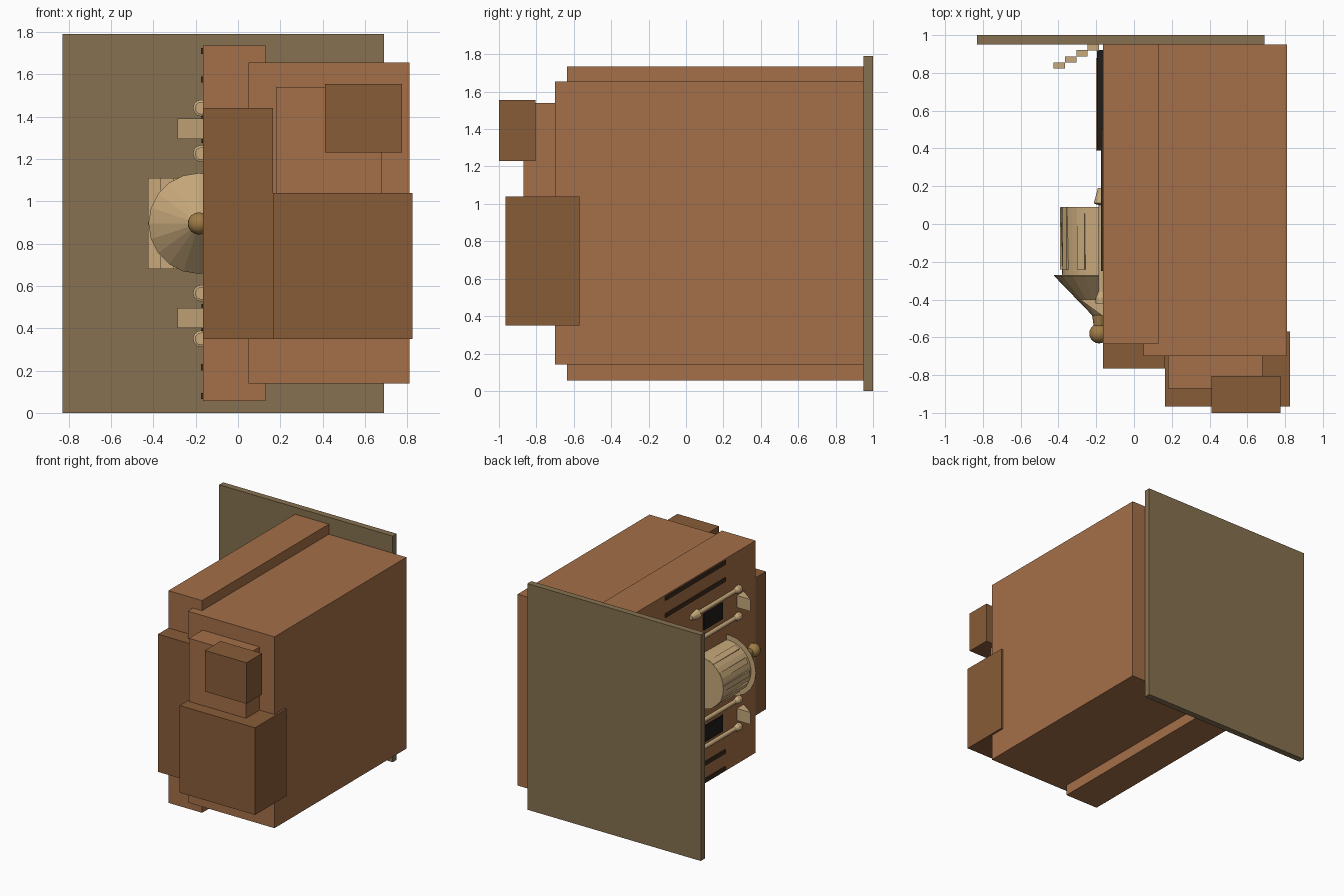
import bpy, bmesh, math
from mathutils import Matrix, Vector

if "Cube" in bpy.data.objects:
    bpy.data.objects.remove(bpy.data.objects["Cube"])


def mat(name, rgb):
    m = bpy.data.materials.new(name)
    m.diffuse_color = (*rgb, 1)
    m.use_nodes = True
    m.node_tree.nodes["Principled BSDF"].inputs["Base Color"].default_value = m.diffuse_color
    return m


BODY = mat("light_brown", (0.37, 0.16, 0.065))
PANEL = mat("dark_brown", (0.25, 0.107, 0.04))
PLATE = mat("olive_brown", (0.24, 0.165, 0.08))
BEIGE = mat("beige", (0.58, 0.40, 0.20))
GOLD = mat("gold", (0.35, 0.20, 0.06))
BLACK = mat("black", (0.015, 0.012, 0.01))
DARK = mat("slot_dark", (0.05, 0.025, 0.012))

WALL = -0.165   # left wall of the housing
AXIS = 0.895    # height of the drum axis
CX = -0.185     # x of the drum axis


def finish(name, bm, m):
    bmesh.ops.recalc_face_normals(bm, faces=bm.faces)
    me = bpy.data.meshes.new(name)
    bm.to_mesh(me)
    bm.free()
    me.materials.append(m)
    ob = bpy.data.objects.new(name, me)
    bpy.context.collection.objects.link(ob)
    return ob


def box(name, x, y, z, m):
    bm = bmesh.new()
    c = Vector(((x[0] + x[1]) / 2, (y[0] + y[1]) / 2, (z[0] + z[1]) / 2))
    s = Matrix.Diagonal((x[1] - x[0], y[1] - y[0], z[1] - z[0], 1))
    bmesh.ops.create_cube(bm, size=1, matrix=Matrix.Translation(c) @ s)
    return finish(name, bm, m)


def lathe(name, profile, cx, cz, m, sides=20):
    """Closed solid of revolution along y from (y, radius) pairs."""
    bm = bmesh.new()
    rings = []
    for y, r in profile:
        rings.append([bm.verts.new((cx + r * math.cos(a), y, cz + r * math.sin(a)))
                      for a in (2 * math.pi * i / sides for i in range(sides))])
    for a, b in zip(rings, rings[1:]):
        for i in range(sides):
            j = (i + 1) % sides
            bm.faces.new((a[i], a[j], b[j], b[i]))
    bm.faces.new(rings[0])
    bm.faces.new(rings[-1])
    return finish(name, bm, m)


# Back plate
box("back_plate", (-0.83, 0.69), (0.95, 1.0), (0, 1.79), PLATE)

# Housing blocks
box("left_housing", (WALL, 0.13), (-0.635, 0.95), (0.055, 1.735), BODY)
box("right_housing", (0.05, 0.81), (-0.70, 0.95), (0.14, 1.655), BODY)
box("front_left_panel", (WALL, 0.165), (-0.765, -0.62), (0.35, 1.44), PANEL)
box("front_lower_box", (0.165, 0.825), (-0.965, -0.57), (0.35, 1.04), PANEL)
box("front_step", (0.18, 0.68), (-0.87, -0.69), (0.60, 1.54), BODY)
box("front_upper_box", (0.41, 0.775), (-1.0, -0.805), (1.23, 1.555), PANEL)

# Stepped bracket on the back plate
for i in range(4):
    x1 = -0.185 - 0.06 * i
    y1 = 0.953 - 0.0325 * i
    box(f"bracket_step_{i+1}", (x1 - 0.06, x1), (y1 - 0.0335, y1), (0.68, 1.11), BEIGE)

# Drum, flared cone, stem and knob
lathe("drum", [(-0.30, 0.195), (0.09, 0.205)], CX, AXIS, BEIGE, 32)
lathe("cone", [(-0.27, 0.238), (-0.275, 0.238), (-0.49, 0.03)], CX, AXIS, BEIGE, 20)
lathe("stem", [(-0.45, 0.042), (-0.56, 0.025)], CX, AXIS, GOLD, 16)
bm = bmesh.new()
bmesh.ops.create_uvsphere(bm, u_segments=20, v_segments=12, radius=0.052,
                          matrix=Matrix.Translation((CX, -0.58, AXIS)))
knob = finish("knob", bm, GOLD)
for p in knob.data.polygons:
    p.use_smooth = True

# Raised ribs along the drum
for i, deg in enumerate((90 + 28, 90 + 62, 180, 270 - 62, 270 - 28)):
    a = math.radians(deg)
    rib = box(f"drum_rib_{i+1}", (-0.012, 0.012), (-0.24, 0.088), (-0.022, 0.022), BEIGE)
    rib.matrix_world = (Matrix.Translation((CX + 0.195 * math.cos(a), 0, AXIS + 0.195 * math.sin(a)))
                        @ Matrix.Rotation(-a, 4, 'Y'))

# Parts mirrored above and below the drum axis
for side, s in (("upper", 1), ("lower", -1)):
    def span(a, b):
        return sorted((AXIS + s * a, AXIS + s * b))

    # Dark slots in the left wall
    for k, h in enumerate((0.665, 0.80)):
        box(f"{side}_slot_{k+1}", (WALL - 0.01, WALL + 0.02), (-0.25, 0.50),
            span(h, h + 0.03), DARK)
    # Dark window
    box(f"{side}_window", (WALL - 0.007, WALL + 0.02), (-0.22, 0.02), span(0.38, 0.51), BLACK)
    # Wedge latch
    lo, hi = span(0.40, 0.495)
    bm = bmesh.new()
    tri = [(-0.285, -0.40), (WALL + 0.01, -0.40), (WALL + 0.01, -0.495)]
    base = bm.faces.new([bm.verts.new((x, y, lo)) for x, y in tri])
    ext = bmesh.ops.extrude_face_region(bm, geom=[base])
    bmesh.ops.translate(bm, vec=(0, 0, hi - lo),
                        verts=[v for v in ext["geom"] if isinstance(v, bmesh.types.BMVert)])
    finish(f"{side}_latch", bm, BEIGE)
    # Guide rods with flared ends
    for k, h in enumerate((0.33, 0.545)):
        lathe(f"{side}_rod_{k+1}",
              [(-0.42, 0.03), (-0.39, 0.03), (-0.36, 0.016), (0.10, 0.016),
               (0.11, 0.04), (0.19, 0.018)], WALL - 0.008, AXIS + s * h, BEIGE, 12)

# Rear dark track with a light edge strip
box("rear_track", (-0.195, WALL + 0.01), (0.39, 0.92), (0.68, 1.11), BLACK)
box("rear_track_edge", (-0.202, -0.194), (0.39, 0.88), (0.72, 1.07), BEIGE)
